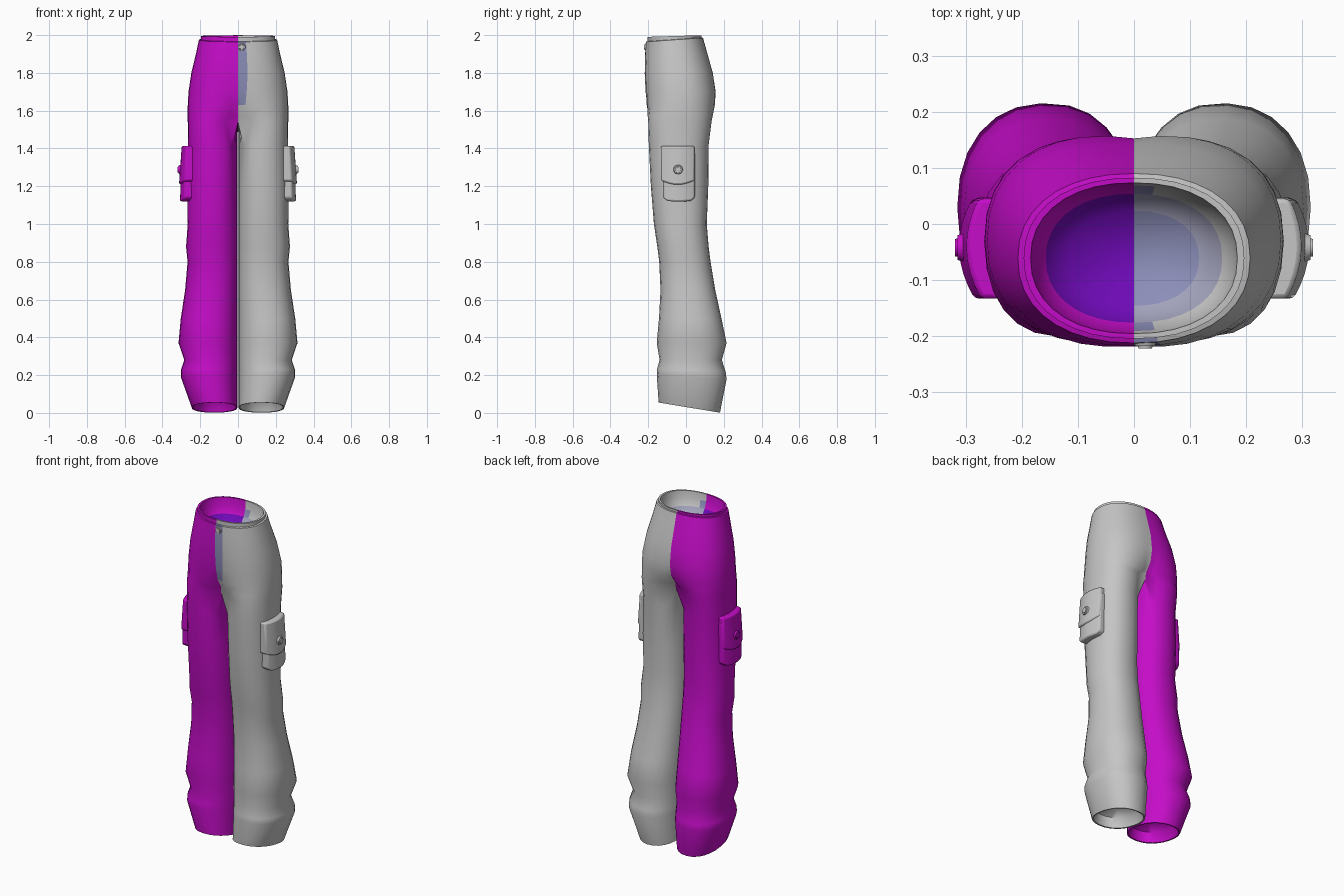
import bpy, bmesh, math
from mathutils import Matrix, Vector

if "Cube" in bpy.data.objects:
    bpy.data.objects.remove(bpy.data.objects["Cube"])


def material(name, rgb):
    m = bpy.data.materials.new(name)
    m.use_nodes = True
    m.diffuse_color = (*rgb, 1)
    bsdf = m.node_tree.nodes["Principled BSDF"]
    bsdf.inputs["Base Color"].default_value = (*rgb, 1)
    bsdf.inputs["Roughness"].default_value = 0.8
    return m


magenta = material("magenta cloth", (0.56, 0.004, 0.58))
grey = material("grey cloth", (0.56, 0.56, 0.56))
purple = material("deep purple", (0.16, 0.003, 0.48))
lavender = material("lavender", (0.26, 0.27, 0.48))
pale = material("pale lavender", (0.36, 0.36, 0.50))
MAGENTA, GREY, PURPLE, LAVENDER, PALE = range(5)


def finish(bm, name, mats, angle=40):
    bmesh.ops.recalc_face_normals(bm, faces=bm.faces)
    me = bpy.data.meshes.new(name)
    bm.to_mesh(me)
    bm.free()
    ob = bpy.data.objects.new(name, me)
    bpy.context.collection.objects.link(ob)
    for m in mats:
        me.materials.append(m)
    bpy.ops.object.select_all(action="DESELECT")
    ob.select_set(True)
    bpy.context.view_layer.objects.active = ob
    bpy.ops.object.shade_smooth_by_angle(angle=math.radians(angle))
    return ob


# Leg sections: height, outer x, front y, back y, slope along y
LEG = [
    (0.028, 0.245, -0.145, 0.18, -0.165),
    (0.19, 0.303, -0.155, 0.215, -0.06),
    (0.225, 0.303, -0.153, 0.21, -0.04),
    (0.28, 0.285, -0.14, 0.19, 0),
    (0.37, 0.315, -0.155, 0.215, 0),
    (0.50, 0.303, -0.143, 0.188, 0),
    (0.65, 0.28, -0.135, 0.155, 0),
    (0.80, 0.267, -0.142, 0.13, 0),
    (0.88, 0.275, -0.152, 0.12, 0),
    (1.00, 0.266, -0.17, 0.11, 0),
    (1.20, 0.268, -0.186, 0.118, 0),
    (1.42, 0.264, -0.197, 0.12, 0),
    (1.54, 0.266, -0.20, 0.135, 0),
]
# Hip sections: height, centre x, outer x, front y, back y, slope
HIP = [
    (1.575, 0.11, 0.267, -0.203, 0.142, 0),
    (1.63, 0.08, 0.266, -0.208, 0.153, 0),
    (1.70, 0.055, 0.262, -0.214, 0.157, 0),
    (1.80, 0.03, 0.247, -0.219, 0.142, 0.01),
    (1.90, 0.01, 0.223, -0.217, 0.112, 0.04),
    (1.975, 0, 0.207, -0.212, 0.09, 0.07),
]
GAP = 0.003
OUTER, INNER, POWER = 18, 8, 0.9
rows = [(z, (xo + GAP) / 2, (xo - GAP) / 2, f, b, s) for z, xo, f, b, s in LEG]
rows += [(z, c, xo - c, f, b, s) for z, c, xo, f, b, s in HIP]


def scaled(row, k, z, slope):
    _, c, rx, f, b, _ = row
    mid, half = (f + b) / 2, (b - f) / 2 * k
    return (z, c, rx * k, mid - half, mid + half, slope)


# Hems fold inward to a shallow lining, the waist has a band and a lining
hem, rim = rows[0], rows[-1]
lining = [scaled(hem, k, z, -0.165) for k, z in ((0, 0.14), (0.55, 0.125), (0.88, 0.09), (0.94, 0.029))]
band = [scaled(rim, k, z, s) for k, z, s in (
    (0.95, 1.977, 0.07), (0.95, 1.995, 0.03), (0.89, 1.995, 0.03), (0.86, 1.95, 0),
    (0.76, 1.91, 0), (0.56, 1.87, 0), (0, 1.85, 0))]
rows = lining + rows + band
leg_rows = len(lining) + len(LEG)


def ring(row, is_leg, crotch):
    z, c, rx, f, b, slope = row
    if is_leg:
        a = 2.3
    else:
        a = math.acos(-((c / rx) ** (1 / POWER))) if rx else math.pi / 2
    ts = [-a + 2 * a * i / OUTER for i in range(OUTER + 1)]
    if is_leg:
        ts += [a + (2 * math.pi - 2 * a) * i / INNER for i in range(1, INNER)]
    pts = []
    for i, t in enumerate(ts):
        cx, sy = math.cos(t), math.sin(t)
        x = c + rx * math.copysign(abs(cx) ** POWER, cx)
        dy = (b - f) / 2 * math.copysign(abs(sy) ** POWER, sy)
        if (crotch and (i == 0 or i >= OUTER)) or (not is_leg and i in (0, OUTER)):
            x = 0
        pts.append((x, (f + b) / 2 + dy, z + slope * dy))
    return pts


def cloth_colour(j, centre, left):
    if not left:
        return PURPLE if j == 0 or j >= len(rows) - 3 else MAGENTA
    if j >= len(rows) - 3:
        return LAVENDER if j == len(rows) - 2 else PALE
    strip = 0.045 if centre.y < 0 else 0.02
    if centre.x < strip and 1.64 < centre.z < 1.97:
        return LAVENDER
    return GREY


# Trousers, both halves lofted and welded at the middle seam
bm = bmesh.new()
for side in (-1, 1):
    loops = []
    for j, row in enumerate(rows):
        pts = ring(row, j < leg_rows, j == leg_rows - 1)
        loops.append([bm.verts.new((side * x, y, z)) for x, y, z in pts])
    for j, (lo, hi) in enumerate(zip(loops, loops[1:])):
        closed = len(lo) == len(hi) and len(lo) > OUTER + 1
        for i in range(len(lo) if closed else OUTER):
            k = (i + 1) % len(lo)
            face = bm.faces.new((lo[i], lo[k], hi[k], hi[i]))
            face.material_index = cloth_colour(j, face.calc_center_median(), side > 0)
bmesh.ops.remove_doubles(bm, verts=bm.verts, dist=0.0002)
finish(bm, "trousers", [magenta, grey, purple, lavender, pale], 50)


# Curved panel that wraps around the side of the thigh
def panel(name, side, mat, y0, y1, bottom, top, x_out, thick, lean):
    bm = bmesh.new()
    n = 8
    cols = []
    for i in range(n + 1):
        u = i / n
        y = y0 + (y1 - y0) * u
        z0 = bottom(2 * u - 1)
        bend = 3 * (y + 0.04) ** 2
        quad = []
        for z, depth in ((z0, 0), (top, 0), (top, thick), (z0, thick)):
            x = x_out - bend - depth - lean * (z - 1.2)
            quad.append(bm.verts.new((side * x, y, z)))
        cols.append(quad)
    for a, b in zip(cols, cols[1:]):
        for i in range(4):
            k = (i + 1) % 4
            bm.faces.new((a[i], a[k], b[k], b[i]))
    bm.faces.new(cols[0])
    bm.faces.new(cols[-1])
    ob = finish(bm, name, [mat])
    bevel = ob.modifiers.new("soft edges", "BEVEL")
    bevel.width, bevel.segments, bevel.limit_method = 0.008, 2, "ANGLE"
    bevel.angle_limit = math.radians(40)


# Round stud with a stepped dome
def stud(name, mat, centre, axis, radius, height):
    bm = bmesh.new()
    for r, h in ((1, 0.7), (0.7, 1)):
        bmesh.ops.create_cone(bm, cap_ends=True, segments=14, radius1=radius * r,
                              radius2=radius * r * 0.85, depth=height * h,
                              matrix=Matrix.Translation((0, 0, height * h / 2)))
    turn = Vector((0, 0, 1)).rotation_difference(Vector(axis)).to_matrix().to_4x4()
    bm.transform(Matrix.Translation(centre) @ turn)
    finish(bm, name, [mat])


# Cargo pockets
for side, label, mat in ((1, "left", grey), (-1, "right", magenta)):
    panel(label + "_pocket", side, mat, -0.122, 0.047,
          lambda u: 1.12 + 0.02 * abs(u) ** 6, 1.38, 0.304, 0.05, 0.04)
    panel(label + "_pocket_flap", side, mat, -0.133, 0.045,
          lambda u: 1.21 + 0.03 * max(0, abs(u) - 0.35), 1.413, 0.313, 0.06, 0.07)
    stud(label + "_pocket_button", mat, (side * 0.303, -0.042, 1.288), (side, 0, 0), 0.026, 0.016)

# Waist button
stud("waist_button", grey, (0.02, -0.208, 1.937), (0, -1, 0), 0.021, 0.014)
